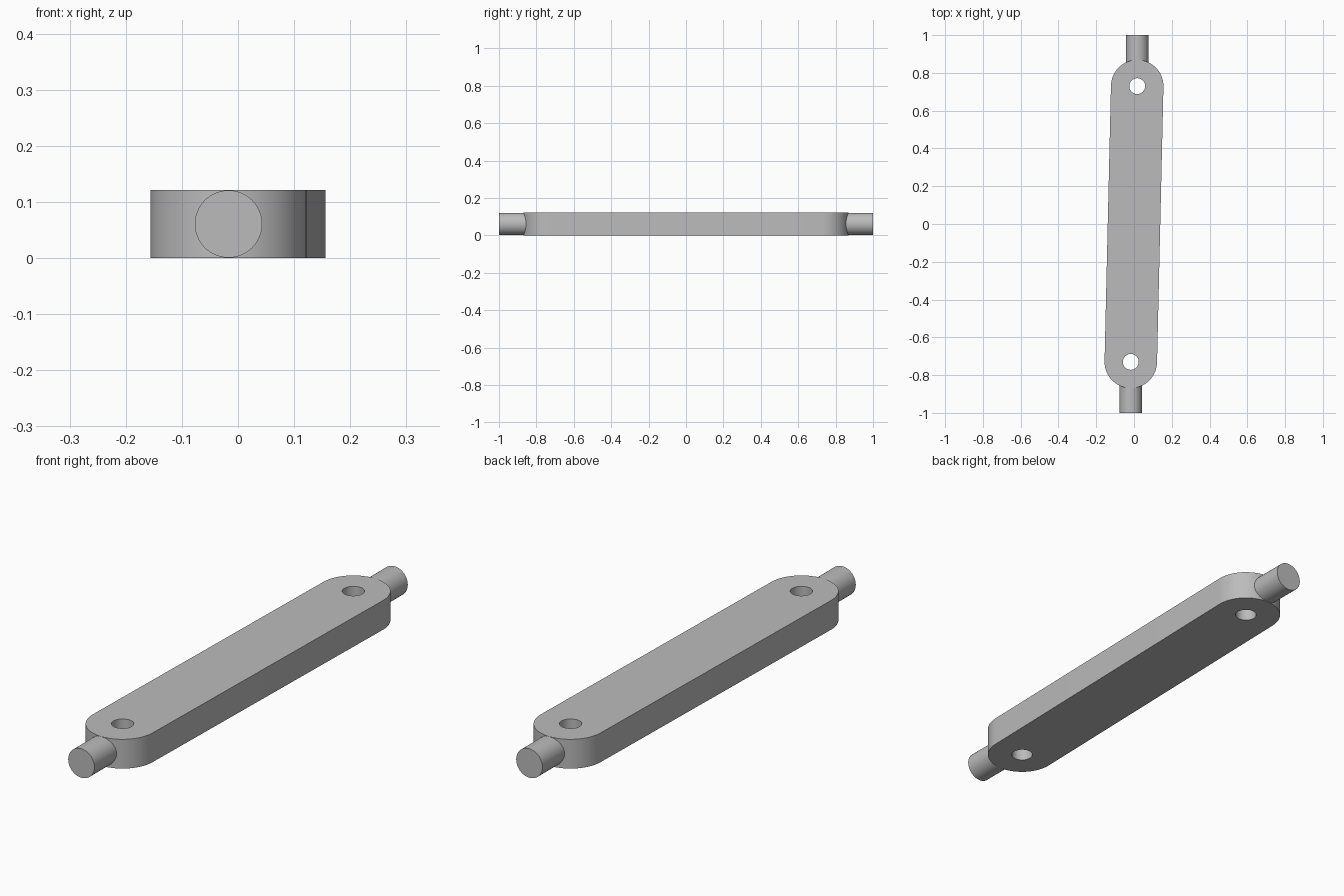
import bpy
import bmesh
from math import pi, sin, cos, atan2
from mathutils import Vector

if "Cube" in bpy.data.objects:
    bpy.data.objects.remove(bpy.data.objects["Cube"])

HEIGHT = 0.121
END = Vector((0.017, 0.73))      # centre of the rear rounded end
BODY_R, HOLE_R, PIN_R = 0.139, 0.042, 0.06
PIN_START = 0.8

grey = bpy.data.materials.new("plain_grey")
grey.use_nodes = True
grey.diffuse_color = (0.5, 0.5, 0.5, 1)
grey.node_tree.nodes["Principled BSDF"].inputs["Base Color"].default_value = grey.diffuse_color


def arc(centre, radius, start, sweep, steps):
    return [centre + radius * Vector((cos(start + sweep * i / steps), sin(start + sweep * i / steps)))
            for i in range(steps + 1)]


def add_outline(curve, points):
    spline = curve.splines.new("POLY")
    spline.points.add(len(points) - 1)
    for target, p in zip(spline.points, points):
        target.co = (p.x, p.y, 0, 1)
    spline.use_cyclic_u = True


def finish(obj):
    obj.data.materials.clear()
    obj.data.materials.append(grey)
    bpy.ops.object.select_all(action="DESELECT")
    obj.select_set(True)
    bpy.context.view_layer.objects.active = obj
    bpy.ops.object.shade_smooth_by_angle(angle=pi / 6)


# Link bar: slightly turned slot outline with a hole through each end
profile = bpy.data.curves.new("link_bar", "CURVE")
profile.dimensions = "2D"
profile.fill_mode = "BOTH"
profile.extrude = HEIGHT / 2
turn = atan2(END.y, END.x) - pi / 2
add_outline(profile, arc(END, BODY_R, turn, pi, 32) + arc(-END, BODY_R, turn + pi, pi, 32))
for centre in (END, -END):
    add_outline(profile, arc(centre, HOLE_R, 0, 2 * pi, 40)[:-1])
bar = bpy.data.objects.new("link_bar", profile)
bpy.context.collection.objects.link(bar)
bar.location.z = HEIGHT / 2
bpy.ops.object.select_all(action="DESELECT")
bar.select_set(True)
bpy.context.view_layer.objects.active = bar
bpy.ops.object.convert(target="MESH")
bar = bpy.context.object
bm = bmesh.new()
bm.from_mesh(bar.data)
bmesh.ops.remove_doubles(bm, verts=bm.verts, dist=0.0001)
bmesh.ops.recalc_face_normals(bm, faces=bm.faces)
bm.to_mesh(bar.data)
bm.free()
finish(bar)

# Round end pins, pointing straight forward and back
for name, side in (("rear_pin", 1), ("front_pin", -1)):
    bpy.ops.mesh.primitive_cylinder_add(
        vertices=64, radius=PIN_R, depth=1 - PIN_START,
        location=(side * END.x, side * (1 + PIN_START) / 2, HEIGHT / 2),
        rotation=(pi / 2, 0, 0))
    pin = bpy.context.object
    pin.name = name
    finish(pin)
